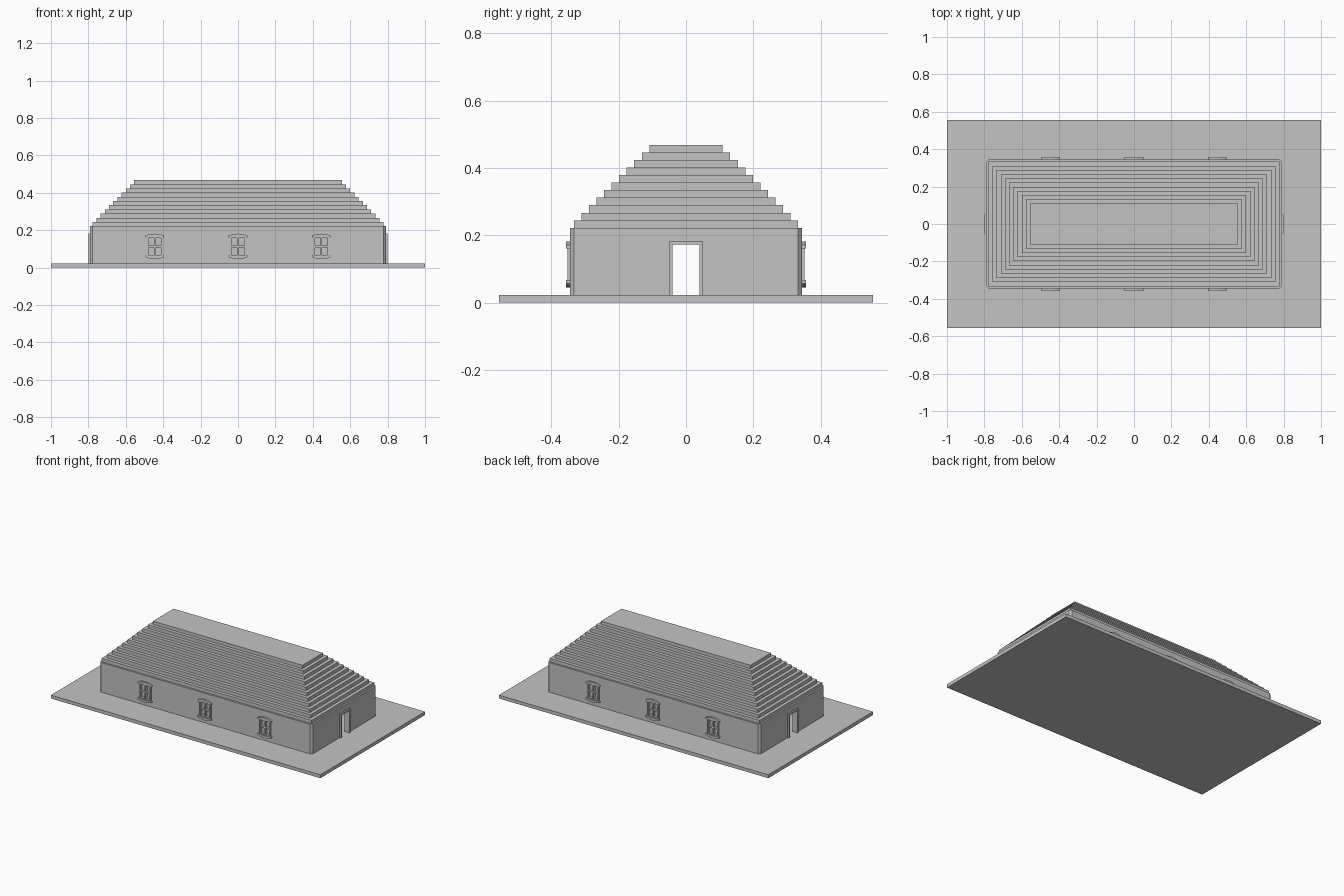
import bpy, bmesh
from mathutils import Matrix, Vector

cube = bpy.data.objects.get("Cube")
if cube:
    bpy.data.objects.remove(cube, do_unlink=True)

stone = bpy.data.materials.new("grey_stone")
stone.use_nodes = True
GREY = (0.55, 0.55, 0.55, 1)
stone.diffuse_color = GREY
stone.node_tree.nodes["Principled BSDF"].inputs["Base Color"].default_value = GREY

GROUND, EAVES = 0.023, 0.222
WALL_X, WALL_Y = 0.79, 0.345


def add_box(bm, x0, x1, y0, y1, z0, z1):
    size = Matrix.Diagonal((x1 - x0, y1 - y0, z1 - z0, 1))
    mid = Matrix.Translation(((x0 + x1) / 2, (y0 + y1) / 2, (z0 + z1) / 2))
    return bmesh.ops.create_cube(bm, size=1, matrix=mid @ size)["verts"]


def finish(bm, name):
    bmesh.ops.recalc_face_normals(bm, faces=bm.faces)
    mesh = bpy.data.meshes.new(name)
    bm.to_mesh(mesh)
    bm.free()
    mesh.materials.append(stone)
    obj = bpy.data.objects.new(name, mesh)
    bpy.context.collection.objects.link(obj)
    return obj


def box(name, *bounds):
    bm = bmesh.new()
    add_box(bm, *bounds)
    return finish(bm, name)


def cut(target, cutter):
    mod = target.modifiers.new("opening", 'BOOLEAN')
    mod.object, mod.solver = cutter, 'EXACT'
    bpy.context.view_layer.objects.active = target
    bpy.ops.object.modifier_apply(modifier=mod.name)
    bpy.data.objects.remove(cutter, do_unlink=True)


# Ground slab
box("ground_slab", -1, 1, -0.555, 0.555, 0, GROUND)

# Walls with chamfered corners
bm = bmesh.new()
add_box(bm, -WALL_X, WALL_X, -WALL_Y, WALL_Y, GROUND, EAVES)
corners = [e for e in bm.edges if abs(e.verts[0].co.z - e.verts[1].co.z) > 0.1]
bmesh.ops.bevel(bm, geom=corners, offset=0.013, segments=1, affect='EDGES')
walls = finish(bm, "walls")

# Hollow room and the doorway running through both ends
cut(walls, box("room_cutter", -0.765, 0.765, -0.32, 0.32, GROUND - 0.01, EAVES - 0.01))
cut(walls, box("door_cutter", -0.9, 0.9, -0.041, 0.041, GROUND - 0.01, 0.172))

# Window recesses
WINDOWS = [(x, side) for x in (-0.445, 0, 0.445) for side in (-1, 1)]
for x, side in WINDOWS:
    y = side * WALL_Y
    cut(walls, box("window_cutter", x - 0.036, x + 0.036, y - 0.012, y + 0.012, 0.066, 0.162))

# Stepped hip roof: each tier rises, then insets
STEPS, STEP = 11, 0.0224
bm = bmesh.new()
verts = add_box(bm, -0.779, 0.779, -0.333, 0.333, EAVES, EAVES + STEP)
bm.faces.ensure_lookup_table()
top = max(bm.faces, key=lambda f: f.calc_center_median().z)
for i in range(STEPS - 1):
    bmesh.ops.inset_region(bm, faces=[top], thickness=STEP, use_even_offset=True)
    tier = bmesh.ops.extrude_discrete_faces(bm, faces=[top])["faces"]
    top = tier[0]
    bmesh.ops.translate(bm, verts=top.verts, vec=Vector((0, 0, STEP)))
finish(bm, "stepped_roof")

# Door surrounds
for side, name in ((-1, "right_door_frame"), (1, "left_door_frame")):
    bm = bmesh.new()
    x0, x1 = sorted((side * 0.764, side * 0.8))
    for s in (-1, 1):
        y0, y1 = sorted((s * 0.04, s * 0.051))
        add_box(bm, x0, x1, y0, y1, GROUND, 0.182)
    add_box(bm, x0, x1, -0.04, 0.04, 0.172, 0.182)
    finish(bm, name)


def add_arch(bm, x, y0, y1, flip):
    """Curved head or sill; flip = 1 bows up, -1 bows down."""
    mid, count = 0.1135, 8
    xs = [0.05 * (2 * i / count - 1) for i in range(count + 1)]

    def point(u, base, rise):
        z = base + rise * (1 - (u / 0.05) ** 2)
        return bm.verts.new((x + u, y0, mid + flip * z))

    upper = [point(u, 0.057, 0.011) for u in xs]
    lower = [point(u, 0.047, 0.005) for u in reversed(xs)]
    face = bm.faces.new(upper + lower)
    new = bmesh.ops.extrude_face_region(bm, geom=[face])["geom"]
    moved = [g for g in new if isinstance(g, bmesh.types.BMVert)]
    bmesh.ops.translate(bm, verts=moved, vec=(0, y1 - y0, 0))


# Windows: jambs, rails, crossed bars, arched head and bowed sill
for n, (x, side) in enumerate(WINDOWS):
    bm = bmesh.new()
    ya, yb = sorted((side * 0.334, side * 0.352))
    for s in (-1, 1):
        x0, x1 = sorted((x + s * 0.034, x + s * 0.043))
        add_box(bm, x0, x1, ya, yb, 0.058, 0.169)
    add_box(bm, x - 0.034, x + 0.034, ya, yb, 0.058, 0.069)
    add_box(bm, x - 0.034, x + 0.034, ya, yb, 0.158, 0.169)
    ya, yb = sorted((side * 0.334, side * 0.350))
    add_box(bm, x - 0.005, x + 0.005, ya, yb, 0.069, 0.158)
    add_box(bm, x - 0.034, x + 0.034, ya, yb, 0.109, 0.118)
    for flip in (-1, 1):
        add_arch(bm, x, side * 0.344, side * 0.357, flip)
    finish(bm, f"{'front' if side < 0 else 'back'}_window_{n // 2 + 1}")
